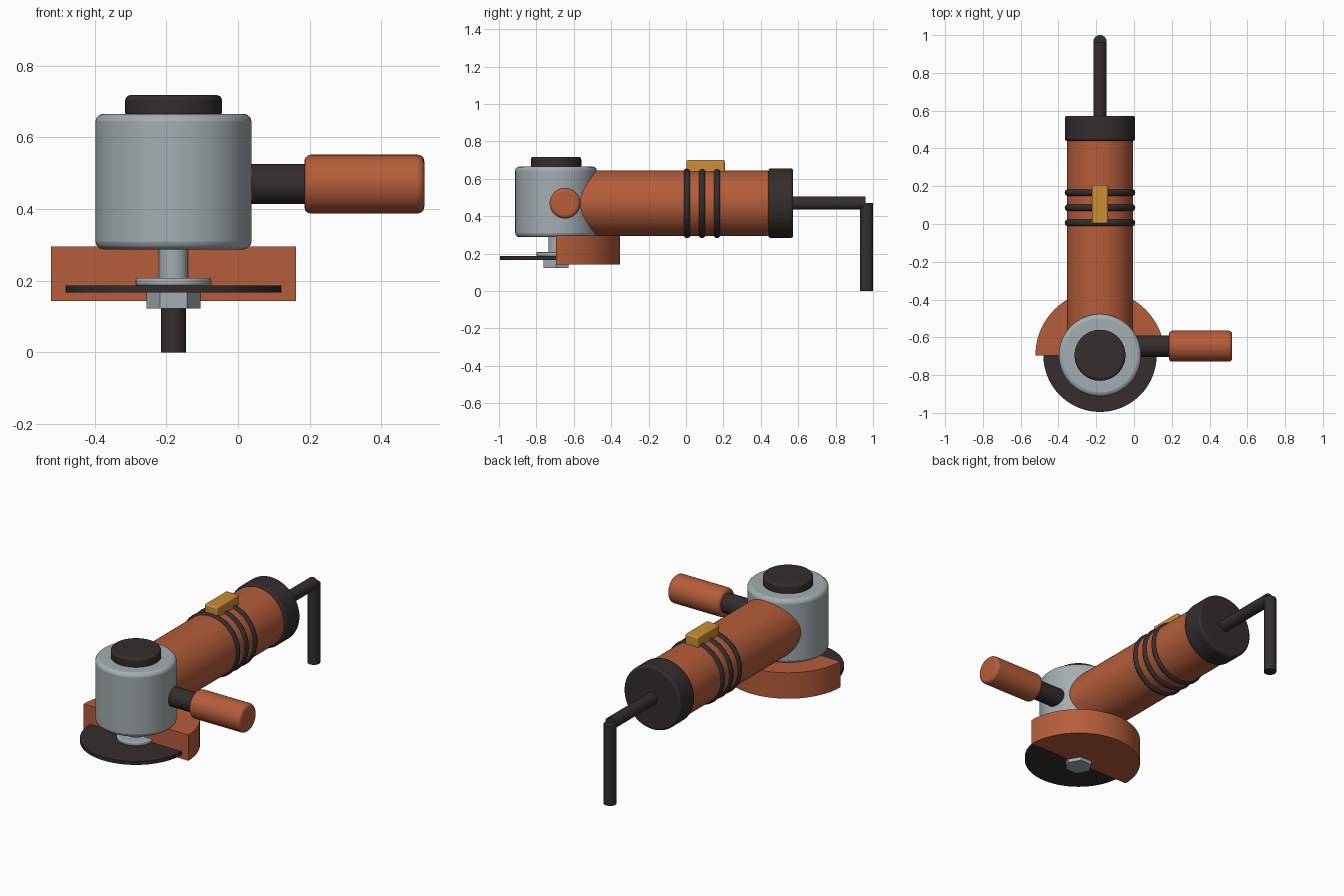
import bpy, bmesh, math
from mathutils import Matrix, Vector

cube = bpy.data.objects.get("Cube")
if cube:
    bpy.data.objects.remove(cube, do_unlink=True)


def material(name, rgb):
    m = bpy.data.materials.new(name)
    m.use_nodes = True
    m.diffuse_color = (*rgb, 1)
    bsdf = next(n for n in m.node_tree.nodes if n.type == 'BSDF_PRINCIPLED')
    bsdf.inputs["Base Color"].default_value = (*rgb, 1)
    return m


ORANGE = material("burnt orange", (0.46, 0.11, 0.042))
GREY = material("light steel grey", (0.37, 0.42, 0.44))
DARK = material("dark charcoal", (0.035, 0.026, 0.026))
YELLOW = material("amber", (0.60, 0.27, 0.035))

CX, HEAD_Y, AXIS_Z = -0.18, -0.695, 0.47
TURN = {'X': Matrix.Rotation(math.pi / 2, 4, 'Y'),
        'Y': Matrix.Rotation(-math.pi / 2, 4, 'X'),
        'Z': Matrix.Identity(4)}


def finish(ob, mat, bevel=0):
    """Colour, round the rims and shade smooth with sharp edges kept."""
    ob.data.materials.append(mat)
    if bevel:
        mod = ob.modifiers.new("rounded rims", 'BEVEL')
        mod.width, mod.segments = bevel, 3
        mod.limit_method, mod.angle_limit = 'ANGLE', math.radians(40)
    bpy.ops.object.select_all(action='DESELECT')
    ob.select_set(True)
    bpy.context.view_layer.objects.active = ob
    bpy.ops.object.shade_smooth_by_angle(angle=math.radians(35))
    return ob


def from_bmesh(name, bm, mat, bevel=0):
    mesh = bpy.data.meshes.new(name)
    bm.to_mesh(mesh)
    bm.free()
    ob = bpy.data.objects.new(name, mesh)
    bpy.context.collection.objects.link(ob)
    return finish(ob, mat, bevel)


def cylinder(name, axis, start, length, radius, mat, bevel=0, sides=64):
    """Cylinder growing from start along the positive axis."""
    bm = bmesh.new()
    place = (Matrix.Translation(start) @ TURN[axis]
             @ Matrix.Translation((0, 0, length / 2)))
    bmesh.ops.create_cone(bm, cap_ends=True, segments=sides, radius1=radius,
                          radius2=radius, depth=length, matrix=place)
    return from_bmesh(name, bm, mat, bevel)


def upright(name, z0, z1, radius, mat, bevel=0):
    return cylinder(name, 'Z', (CX, HEAD_Y, z0), z1 - z0, radius, mat, bevel)


def lengthwise(name, y0, y1, radius, mat, bevel=0):
    return cylinder(name, 'Y', (CX, y0, AXIS_Z), y1 - y0, radius, mat, bevel)


# Gear head with its spindle and cutting disc
upright("gear_head", 0.288, 0.666, 0.218, GREY, 0.022)
upright("head_cap", 0.655, 0.718, 0.135, DARK, 0.014)
upright("spindle", 0.16, 0.30, 0.041, GREY)
upright("disc_flange", 0.186, 0.208, 0.105, GREY, 0.006)
upright("cutting_disc", 0.167, 0.187, 0.30, DARK)
cylinder("hex_nut", 'Z', (CX, HEAD_Y, 0.122), 0.05, 0.076, GREY, sides=6)
nut = bpy.data.objects["hex_nut"]
# Put two nut corners on the sideways axis
if abs(max(v.co.x for v in nut.data.vertices) - CX) < 0.07:
    pivot = Vector((CX, HEAD_Y, 0))
    nut.data.transform(Matrix.Translation(pivot) @ Matrix.Rotation(math.pi / 6, 4, 'Z')
                       @ Matrix.Translation(-pivot))

# Half round guard behind the disc
bm = bmesh.new()
rim = [bm.verts.new((CX + 0.342 * math.cos(math.pi * i / 40),
                     HEAD_Y + 0.342 * math.sin(math.pi * i / 40), 0.143))
       for i in range(41)]
base = bm.faces.new(rim)
top = bmesh.ops.extrude_face_region(bm, geom=[base])["geom"]
bmesh.ops.translate(bm, vec=(0, 0, 0.153),
                    verts=[g for g in top if isinstance(g, bmesh.types.BMVert)])
bmesh.ops.recalc_face_normals(bm, faces=bm.faces)
from_bmesh("disc_guard", bm, ORANGE)

# Motor body and end cap
lengthwise("motor_body", -0.65, 0.447, 0.175, ORANGE, 0.014)
lengthwise("end_cap", 0.44, 0.573, 0.186, DARK, 0.012)

# Rubber bands around the body
for i in range(3):
    bpy.ops.mesh.primitive_torus_add(
        location=(CX, 0.006 + 0.08 * i, AXIS_Z), rotation=(math.pi / 2, 0, 0),
        major_radius=0.169, minor_radius=0.018, major_segments=64, minor_segments=14)
    band = bpy.context.object
    band.name = f"grip_band_{i + 1}"
    finish(band, DARK)

# Sliding switch
bm = bmesh.new()
bmesh.ops.create_cube(bm, size=1, matrix=Matrix.Translation((CX, 0.105, 0.665))
                      @ Matrix.Diagonal((0.084, 0.205, 0.07, 1)))
from_bmesh("power_switch", bm, YELLOW, 0.008)

# Power cord, out of the end cap and down
cylinder("cord_run", 'Y', (CX, 0.56, AXIS_Z), 0.40, 0.035, DARK, sides=32)
cylinder("cord_drop", 'Z', (CX, 0.965, 0), AXIS_Z, 0.035, DARK, sides=32)

# Side handle
cylinder("handle_rod", 'X', (-0.10, -0.647, AXIS_Z), 0.30, 0.056, DARK)
cylinder("handle_grip", 'X', (0.185, -0.647, AXIS_Z), 0.335, 0.082, ORANGE, 0.018)
